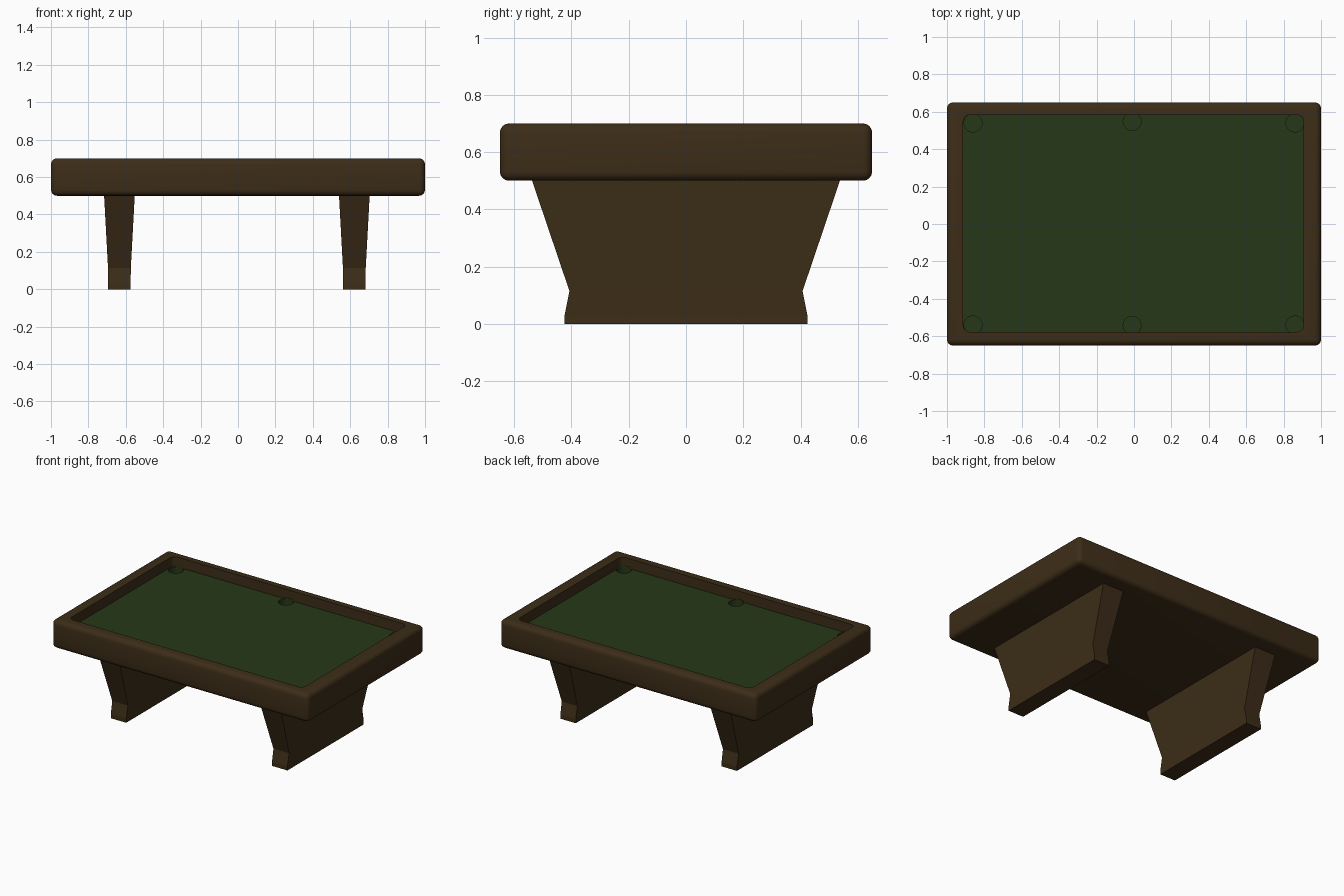
import bpy, bmesh

if "Cube" in bpy.data.objects:
    bpy.data.objects.remove(bpy.data.objects["Cube"])

def material(name, color):
    m = bpy.data.materials.new(name)
    m.diffuse_color = (*color, 1)
    m.use_nodes = True
    m.node_tree.nodes["Principled BSDF"].inputs["Base Color"].default_value = m.diffuse_color
    return m

wood = material("dark_wood", (0.046, 0.026, 0.009))
felt = material("green_felt", (0.019, 0.039, 0.009))

def to_object(bm, name, mat=None):
    bmesh.ops.recalc_face_normals(bm, faces=bm.faces)
    me = bpy.data.meshes.new(name)
    bm.to_mesh(me)
    bm.free()
    ob = bpy.data.objects.new(name, me)
    bpy.context.collection.objects.link(ob)
    if mat:
        me.materials.append(mat)
    return ob

def block(name, x0, x1, y0, y1, z0, z1, radius, upright_only=False, mat=None):
    bm = bmesh.new()
    bmesh.ops.create_cube(bm, size=1)
    for v in bm.verts:
        v.co = ((x0 + x1) / 2 + v.co.x * (x1 - x0),
                (y0 + y1) / 2 + v.co.y * (y1 - y0),
                (z0 + z1) / 2 + v.co.z * (z1 - z0))
    edges = [e for e in bm.edges if not upright_only
             or abs(e.verts[0].co.z - e.verts[1].co.z) > 1e-4]
    bmesh.ops.bevel(bm, geom=edges, offset=radius, segments=4, profile=0.5,
                    affect='EDGES')
    return to_object(bm, name, mat)

def cut(target, cutter):
    cutter.hide_render = True
    mod = target.modifiers.new("cut", 'BOOLEAN')
    mod.operation = 'DIFFERENCE'
    mod.solver = 'EXACT'
    mod.object = cutter
    bpy.context.view_layer.objects.active = target
    bpy.ops.object.modifier_apply(modifier=mod.name)
    bpy.data.objects.remove(cutter)

# Table body with a sunken playing surface
FELT_Z = 0.63
body = block("table_body", -1, 1, -0.65, 0.65, 0.5, 0.7, 0.032, mat=wood)
cut(body, block("recess_cutter", -0.913, 0.907, -0.577, 0.584, FELT_Z, 0.8, 0.035, True))

# Six pockets
for x, y in [(sx * 0.861, sy * 0.54) for sx in (-1, 1) for sy in (-1, 1)] + [(-0.01, 0.548), (-0.01, -0.542)]:
    bm = bmesh.new()
    bmesh.ops.create_cone(bm, cap_ends=True, segments=32, radius1=0.048, radius2=0.048, depth=0.08)
    bmesh.ops.translate(bm, verts=bm.verts, vec=(x, y, 0.60))
    cut(body, to_object(bm, "pocket_cutter"))

# Felt on the sunken floor and inside the pockets
body.data.materials.clear()
body.data.materials.append(wood)
body.data.materials.append(felt)
for p in body.data.polygons:
    c = p.center
    inside = abs(c.x) < 0.925 and abs(c.y) < 0.605 and 0.52 < c.z < 0.645
    p.material_index = 1 if inside else 0

# Two trestle legs: widths at each height, as (z, half y, half x)
LEG = [(0, 0.424, 0.06), (0.03, 0.424, 0.06), (0.115, 0.407, 0.061), (0.502, 0.538, 0.082)]

def leg(name, cx):
    bm = bmesh.new()
    rings = [[bm.verts.new((cx + sx * hx, sy * hy, z))
              for sx, sy in ((-1, -1), (1, -1), (1, 1), (-1, 1))] for z, hy, hx in LEG]
    bm.faces.new(rings[0])
    bm.faces.new(rings[-1])
    for a, b in zip(rings, rings[1:]):
        for i in range(4):
            j = (i + 1) % 4
            bm.faces.new((a[i], a[j], b[j], b[i]))
    return to_object(bm, name, wood)

leg("left_leg", -0.634)
leg("right_leg", 0.622)

# Soft shading on the rounded rail
bpy.ops.object.select_all(action='DESELECT')
body.select_set(True)
bpy.context.view_layer.objects.active = body
bpy.ops.object.shade_smooth_by_angle(angle=0.6)
